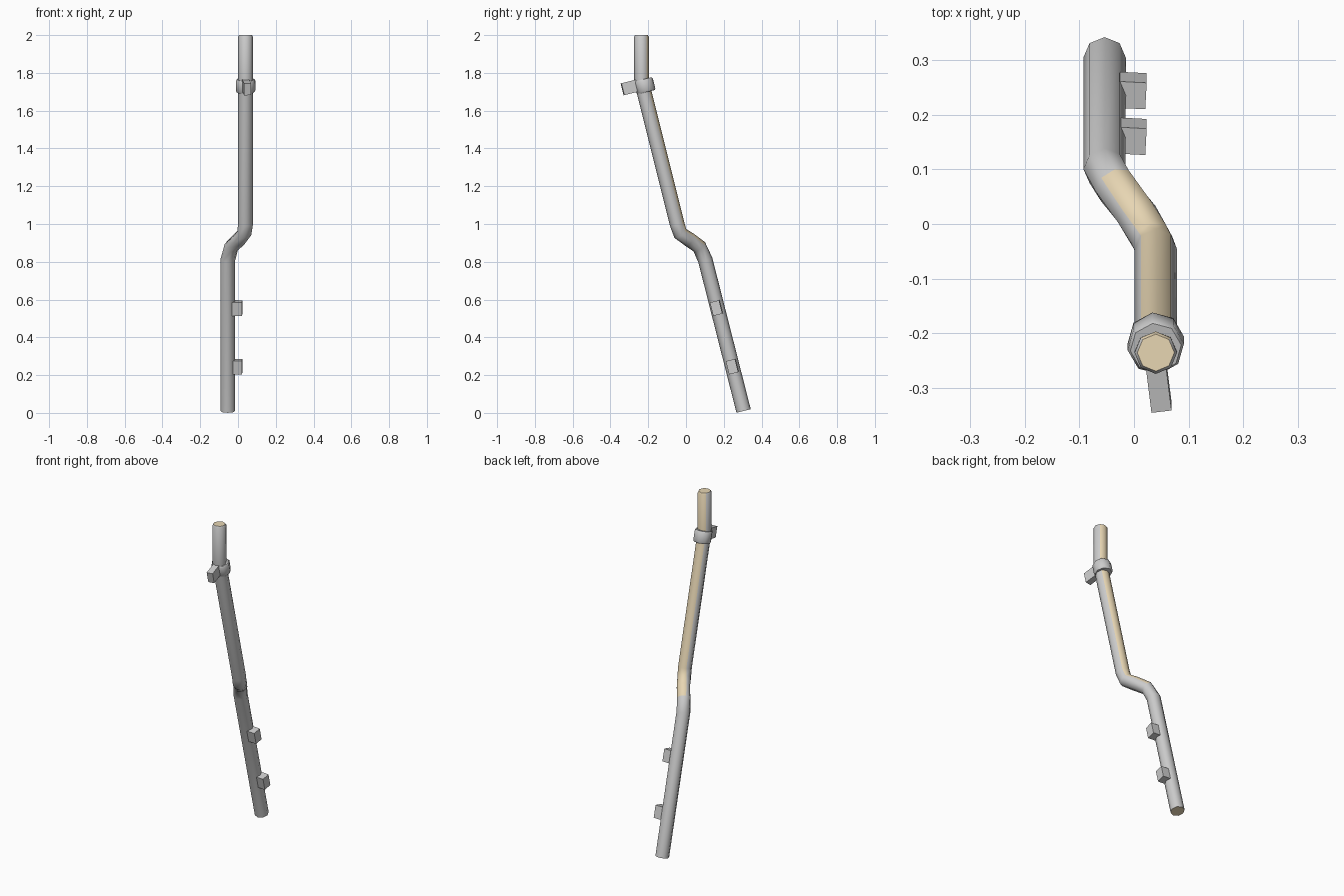
import bpy, bmesh, math
from mathutils import Vector, Matrix

if "Cube" in bpy.data.objects:
    bpy.data.objects.remove(bpy.data.objects["Cube"])

tan = bpy.data.materials.new("tan")
tan.diffuse_color = (0.8, 0.67, 0.45, 1)
tan.use_nodes = True
tan.node_tree.nodes["Principled BSDF"].inputs["Base Color"].default_value = tan.diffuse_color
grey = bpy.data.materials.new("grey")
grey.diffuse_color = (0.8, 0.8, 0.8, 1)
grey.use_nodes = True
grey.node_tree.nodes["Principled BSDF"].inputs["Base Color"].default_value = grey.diffuse_color
TILT = math.atan(0.25)  # lean of both long runs


def finish(name, bm, smooth):
    bmesh.ops.recalc_face_normals(bm, faces=bm.faces)
    me = bpy.data.meshes.new(name)
    bm.to_mesh(me)
    bm.free()
    ob = bpy.data.objects.new(name, me)
    bpy.context.collection.objects.link(ob)
    if smooth:
        bpy.context.view_layer.objects.active = ob
        ob.select_set(True)
        bpy.ops.object.shade_smooth_by_angle(angle=math.radians(50))
        ob.select_set(False)
    return ob


def sweep(name, path, radii, sides=8, twist=0.0, strip=()):
    """Octagonal tube along a path; strip = (column, last segment) of tan faces."""
    bm = bmesh.new()
    pts = [Vector(p) for p in path]
    rings = []
    for i, p in enumerate(pts):
        a = (p - pts[i - 1]).normalized() if i else Vector()
        b = (pts[i + 1] - p).normalized() if i < len(pts) - 1 else Vector()
        t = (a + b).normalized()
        u = (Vector((1, 0, 0)) - t * t.x).normalized()
        v = t.cross(u)
        rings.append([bm.verts.new(p + radii[i] * (u * math.cos(k) + v * math.sin(k)))
                      for k in (twist + math.tau * j / sides for j in range(sides))])
    for i in range(len(rings) - 1):
        for j in range(sides):
            n = (j + 1) % sides
            f = bm.faces.new((rings[i][j], rings[i][n], rings[i + 1][n], rings[i + 1][j]))
            f.material_index = int((j, i) in strip)
    for r in (rings[0], rings[-1]):
        bm.faces.new(r).material_index = int(bool(strip))
    ob = finish(name, bm, True)
    if strip:
        ob.data.materials.append(grey)
        ob.data.materials.append(tan)
    return ob


def block(name, centre, size, yaw=0.0):
    bm = bmesh.new()
    m = (Matrix.Translation(centre) @ Matrix.Rotation(TILT, 4, 'X')
         @ Matrix.Rotation(yaw, 4, 'Z') @ Matrix.Diagonal((*size, 1)))
    bmesh.ops.create_cube(bm, size=1, matrix=m)
    return finish(name, bm, False)


# Bent pipe with a tan strip down its back
path = [(.04, -.236, 2), (.04, -.236, 1.992), (.04, -.236, 1.77), (.04, -.222, 1.70),
        (.04, -.047, 1.0), (.033, -.03, .95), (.005, .018, .917), (-.035, .07, .88),
        (-.054, .102, .81), (-.054, .305, .01)]
strip = {(c, s) for c in (5, 6) for s in range(7)}
sweep("pipe", path, [.034] + [.039] * 9, strip=strip)

# Clamp collar at the upper kink, with its lug
axis = Vector((0, -math.sin(TILT), math.cos(TILT)))
c = Vector((.04, -.219, 1.732))
sweep("collar", [c + axis * s for s in (-.035, -.027, .027, .035)],
      [.047, .052, .052, .047], twist=math.radians(7))
block("collar_lug", (.045, -.293, 1.724), (.037, .09, .065), math.radians(7))

# Side brackets on the lower run
for i, (y, z) in enumerate(((.161, .555), (.245, .245))):
    block(f"side_bracket_{i + 1}", (-.006, y, z), (.056, .05, .073), math.radians(-3))
